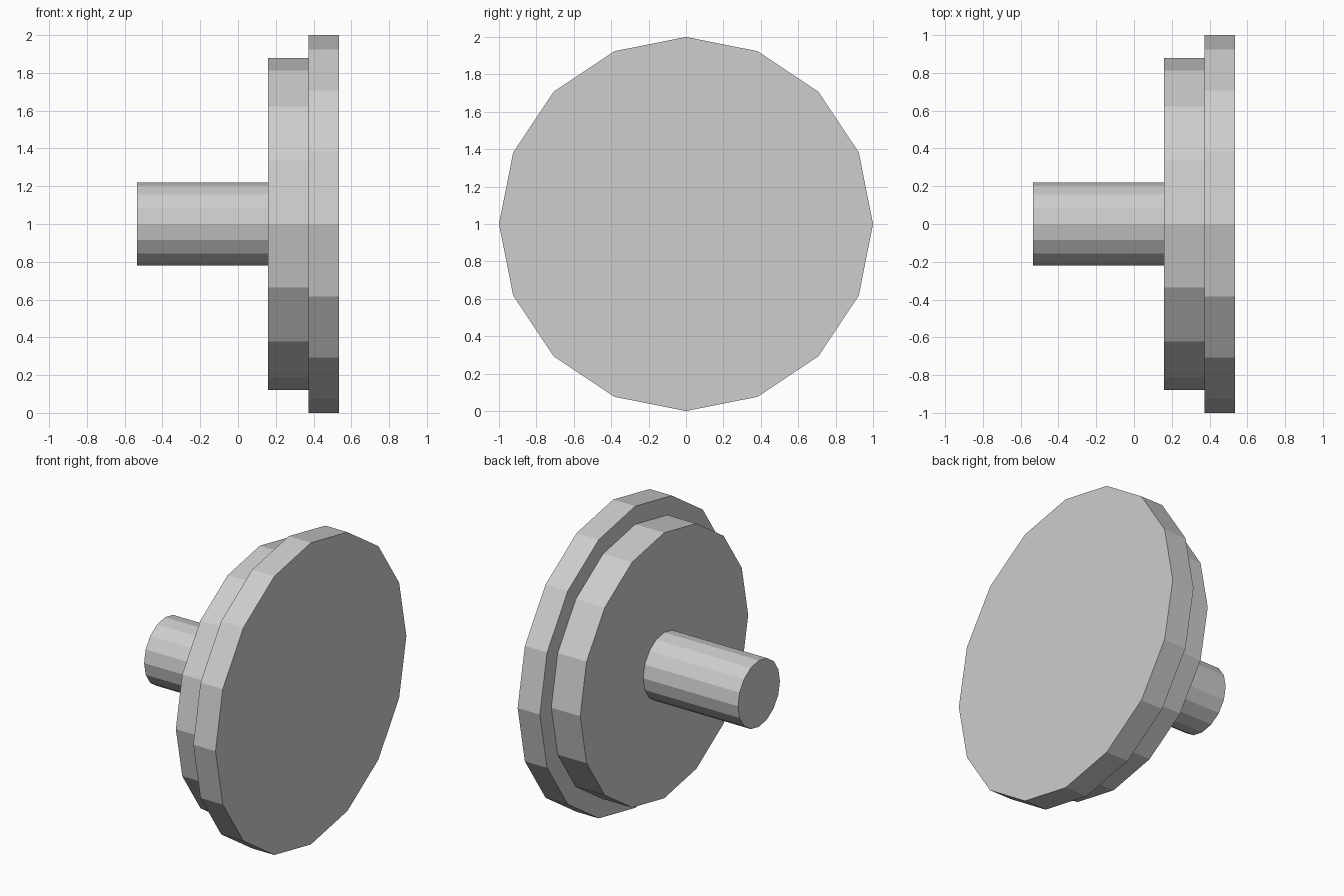
import bpy
import math
from mathutils import Matrix

cube = bpy.data.objects.get("Cube")
if cube:
    bpy.data.objects.remove(cube, do_unlink=True)

# Plain grey for every part
grey = bpy.data.materials.new("light_grey")
grey.use_nodes = True
color = (0.61, 0.61, 0.61, 1)
grey.diffuse_color = color
grey.node_tree.nodes["Principled BSDF"].inputs["Base Color"].default_value = color

AXIS_HEIGHT = 1.0
SIDES = 16


def disc(name, x_start, x_end, radius):
    """Flat-sided cylinder lying along x, with a corner at the top."""
    bpy.ops.mesh.primitive_cylinder_add(
        vertices=SIDES, radius=radius, depth=x_end - x_start)
    obj = bpy.context.object
    obj.name = name
    obj.data.transform(Matrix.Rotation(math.pi / 2, 4, 'Y'))
    obj.location = ((x_start + x_end) / 2, 0, AXIS_HEIGHT)
    obj.data.materials.append(grey)
    return obj


# Shaft, stepped shoulder and wide end plate
disc("shaft", -0.535, 0.16, 0.22)
disc("shoulder", 0.16, 0.372, 0.88)
disc("end_plate", 0.372, 0.535, 1.0)
